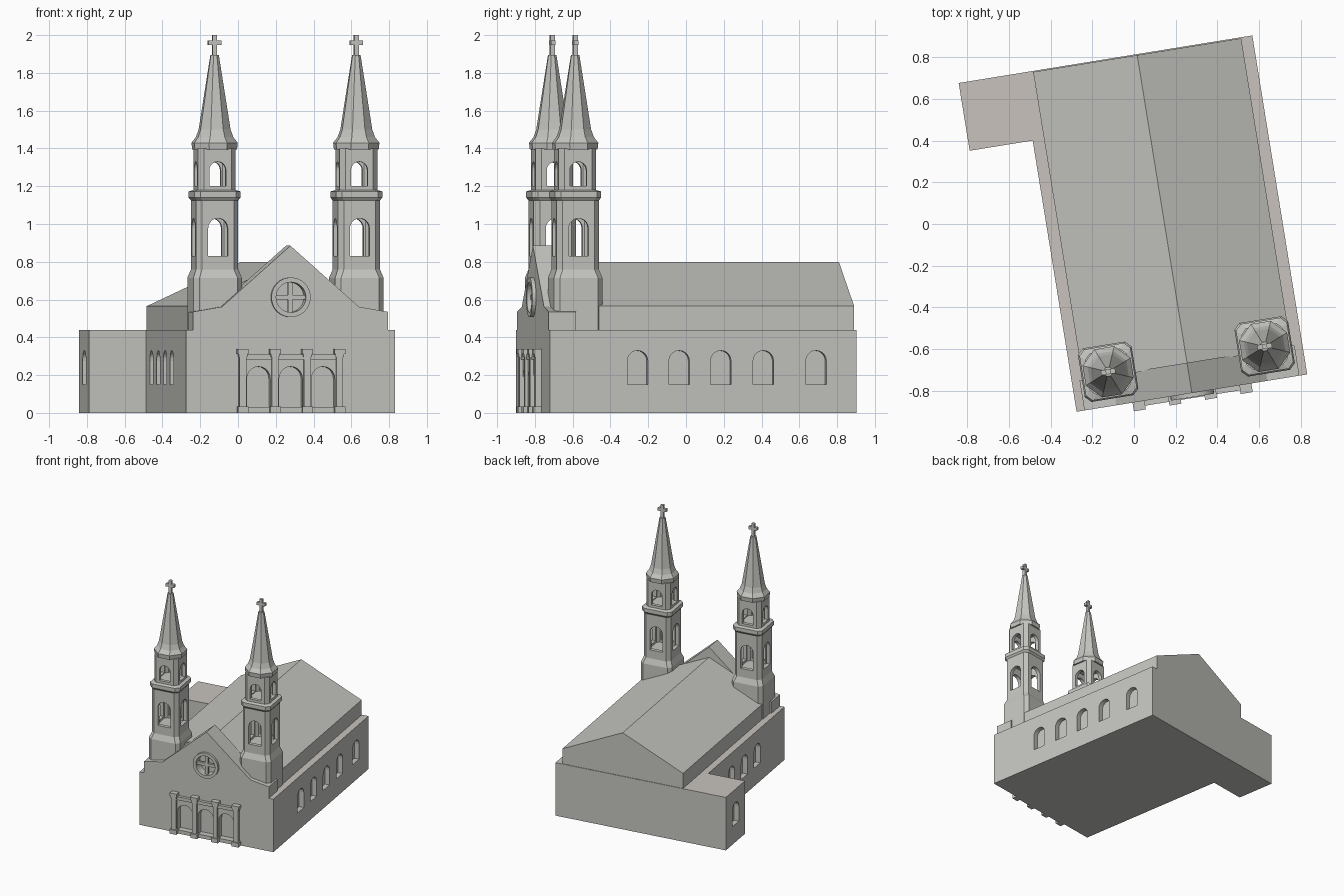
import bpy, bmesh
from math import sin, cos, pi, radians
from mathutils import Matrix, Vector

if "Cube" in bpy.data.objects:
    bpy.data.objects.remove(bpy.data.objects["Cube"], do_unlink=True)

# The plan is turned a little about z; parts are built square to the church
PLACE = Matrix.Translation((0.146, 0.002, 0)) @ Matrix.Rotation(radians(9.2), 4, "Z")
HW, HL = 0.56, 0.823          # half width and half length of the nave base
FRONT = -HL


def material(name, rgb):
    m = bpy.data.materials.new(name)
    m.use_nodes = True
    m.diffuse_color = (*rgb, 1)
    m.node_tree.nodes["Principled BSDF"].inputs["Base Color"].default_value = (*rgb, 1)
    return m


STONE = material("grey stone", (0.56, 0.56, 0.53))
LEDGE = material("warm ledge stone", (0.58, 0.545, 0.515))


def add(name, bm):
    bmesh.ops.recalc_face_normals(bm, faces=bm.faces)
    me = bpy.data.meshes.new(name)
    bm.to_mesh(me)
    bm.free()
    me.materials.append(STONE)
    ob = bpy.data.objects.new(name, me)
    ob.matrix_world = PLACE
    bpy.context.collection.objects.link(ob)
    return ob


def loft(name, rings):
    """Skin a stack of equal-length closed rings and cap both ends."""
    bm = bmesh.new()
    rows = [[bm.verts.new(p) for p in r] for r in rings]
    n = len(rows[0])
    for a, b in zip(rows, rows[1:]):
        for i in range(n):
            j = (i + 1) % n
            bm.faces.new((a[i], a[j], b[j], b[i]))
    bm.faces.new(rows[0][::-1])
    bm.faces.new(rows[-1])
    return add(name, bm)


def prism_y(name, pts, y0, y1):
    return loft(name, [[(a, y, z) for a, z in pts] for y in (y0, y1)])


def prism_x(name, pts, x0, x1):
    return loft(name, [[(x, a, z) for a, z in pts] for x in (x0, x1)])


def box(name, x0, x1, y0, y1, z0, z1):
    return prism_y(name, [(x0, z0), (x1, z0), (x1, z1), (x0, z1)], y0, y1)


def arch(c, w, z0, z1, n=10):
    r = w / 2
    curve = [(c + r * cos(pi * i / n), z1 - r + r * sin(pi * i / n)) for i in range(n + 1)]
    return [(c - r, z0), (c + r, z0)] + curve


def disc(c, z, r, n=32):
    return [(c + r * cos(2 * pi * i / n), z + r * sin(2 * pi * i / n)) for i in range(n)]


def cut(targets, cutters):
    """Subtract the cutters from each target, then discard them."""
    for ob in targets:
        for c in cutters:
            mod = ob.modifiers.new("cut", "BOOLEAN")
            mod.operation, mod.solver, mod.object = "DIFFERENCE", "EXACT", c
        bpy.context.view_layer.update()
        deps = bpy.context.evaluated_depsgraph_get()
        me = bpy.data.meshes.new_from_object(ob.evaluated_get(deps))
        ob.modifiers.clear()
        ob.data = me
    for c in cutters:
        bpy.data.objects.remove(c, do_unlink=True)


# Lower body: nave with a side wing at the back
WING_X, WING_Y = -0.866, 0.494
plan = [(-HW, FRONT), (HW, FRONT), (HW, HL), (WING_X, HL), (WING_X, WING_Y), (-HW, WING_Y)]
body = loft("lower_walls", [[(x, y, z) for x, y in plan] for z in (0, 0.44)])

# Side window niches on both walls and the wing end
niches = []
for v in (0.471, 0.694, 0.917, 1.145, 1.428):
    pts = arch(FRONT + v, 0.11, 0.15, 0.33)
    niches.append(prism_x("niche_cutter", pts, HW - 0.04, HW + 0.1))
    if v < 1.3:
        niches.append(prism_x("niche_cutter", pts, -HW - 0.1, -HW + 0.04))
niches.append(prism_x("niche_cutter", arch(0.655, 0.11, 0.15, 0.33), WING_X - 0.1, WING_X + 0.04))
cut([body], niches)

# Upper nave with pitched roof
e = HW - 0.055
prism_y("nave_roof", [(-e, 0.44), (e, 0.44), (e, 0.565), (0, 0.80), (-e, 0.565)],
        FRONT + 0.14, HL - 0.005)

# Front gable with flared shoulders
half = [(0.522, 0.44), (0.522, 0.535), (0.367, 0.562)]
gable = prism_y("front_gable", half + [(0, 0.885)] + [(-x, z) for x, z in half[::-1]],
                FRONT, FRONT + 0.147)

# Round window: raised ring, recess and cross bars
ROSE_Z = 0.612
ring = prism_y("round_window_ring", disc(0, ROSE_Z, 0.105), FRONT - 0.02, FRONT + 0.01)
cut([gable, ring], [prism_y("round_cutter", disc(0, ROSE_Z, 0.08), FRONT - 0.1, FRONT + 0.05)])
box("round_window_upright", -0.012, 0.012, FRONT, FRONT + 0.02, ROSE_Z - 0.082, ROSE_Z + 0.082)
box("round_window_crossbar", -0.082, 0.082, FRONT, FRONT + 0.02, ROSE_Z - 0.012, ROSE_Z + 0.012)

# Triple arched portal between four columns
BAY = 0.173
panel = box("portal_panel", -1.5 * BAY, 1.5 * BAY, FRONT - 0.014, FRONT + 0.002, 0, 0.30)
cut([body, panel], [prism_y("portal_cutter", arch(i * BAY, 0.125, 0.03, 0.245),
                            FRONT - 0.1, FRONT + 0.035) for i in (-1, 0, 1)])
box("portal_beam", -1.5 * BAY, 1.5 * BAY, FRONT - 0.024, FRONT, 0.283, 0.31)
for k in range(4):
    cx = (k - 1.5) * BAY
    for part, r, d, z0, z1 in (("base", 0.028, 0.042, 0, 0.035),
                               ("shaft", 0.018, 0.032, 0.035, 0.30),
                               ("neck", 0.023, 0.037, 0.295, 0.312),
                               ("capital", 0.029, 0.042, 0.312, 0.338)):
        box(f"column_{k + 1}_{part}", cx - r, cx + r, FRONT - d, FRONT, z0, z1)


# Towers
def chamfered(c, h, z, k=0.028):
    q = h - k
    return [(c[0] + x, c[1] + y, z) for x, y in
            ((-q, -h), (q, -h), (h, -q), (h, q), (q, h), (-q, h), (-h, q), (-h, -q))]


def octagon(c, r, z):
    return [(c[0] + r * cos(pi * (i + 0.5) / 4), c[1] + r * sin(pi * (i + 0.5) / 4), z)
            for i in range(8)]


SHAFT = ((0.13, 0.44), (0.13, 0.715), (0.113, 0.76), (0.113, 1.125), (0.124, 1.14),
         (0.124, 1.172), (0.101, 1.18), (0.101, 1.40))
SPIRE = ((0.122, 1.395), (0.126, 1.43), (0.102, 1.46), (0.087, 1.50), (0.023, 1.895))

for side, cx in (("left", 0.38), ("right", -0.38)):
    c = (cx, FRONT + 0.165)
    shaft = loft(f"{side}_tower", [chamfered(c, h, z) for h, z in SHAFT])
    cutters = []
    for w, z0, z1, room, floor, top in ((0.105, 0.83, 1.03, 0.083, 0.81, 1.09),
                                        (0.09, 1.20, 1.33, 0.073, 1.192, 1.37)):
        cutters += [
            loft("room_cutter", [chamfered(c, room, z, 0.02) for z in (floor, top)]),
            prism_y("opening_cutter", arch(c[0], w, z0, z1), c[1] - 0.2, c[1] + 0.2),
            prism_x("opening_cutter", arch(c[1], w, z0, z1), c[0] - 0.2, c[0] + 0.2)]
    cut([shaft], cutters)
    loft(f"{side}_spire", [octagon(c, r, z) for r, z in SPIRE])
    t = 0.012
    box(f"{side}_cross_upright", cx - t, cx + t, c[1] - t, c[1] + t, 1.88, 2.0)
    box(f"{side}_cross_arms", cx - 0.035, cx + 0.035, c[1] - t, c[1] + t, 1.948, 1.972)

# Warm stone on the level top of the lower walls
body.data.materials.append(LEDGE)
for f in body.data.polygons:
    if f.normal.z > 0.9 and f.center.z > 0.43:
        f.material_index = 1
